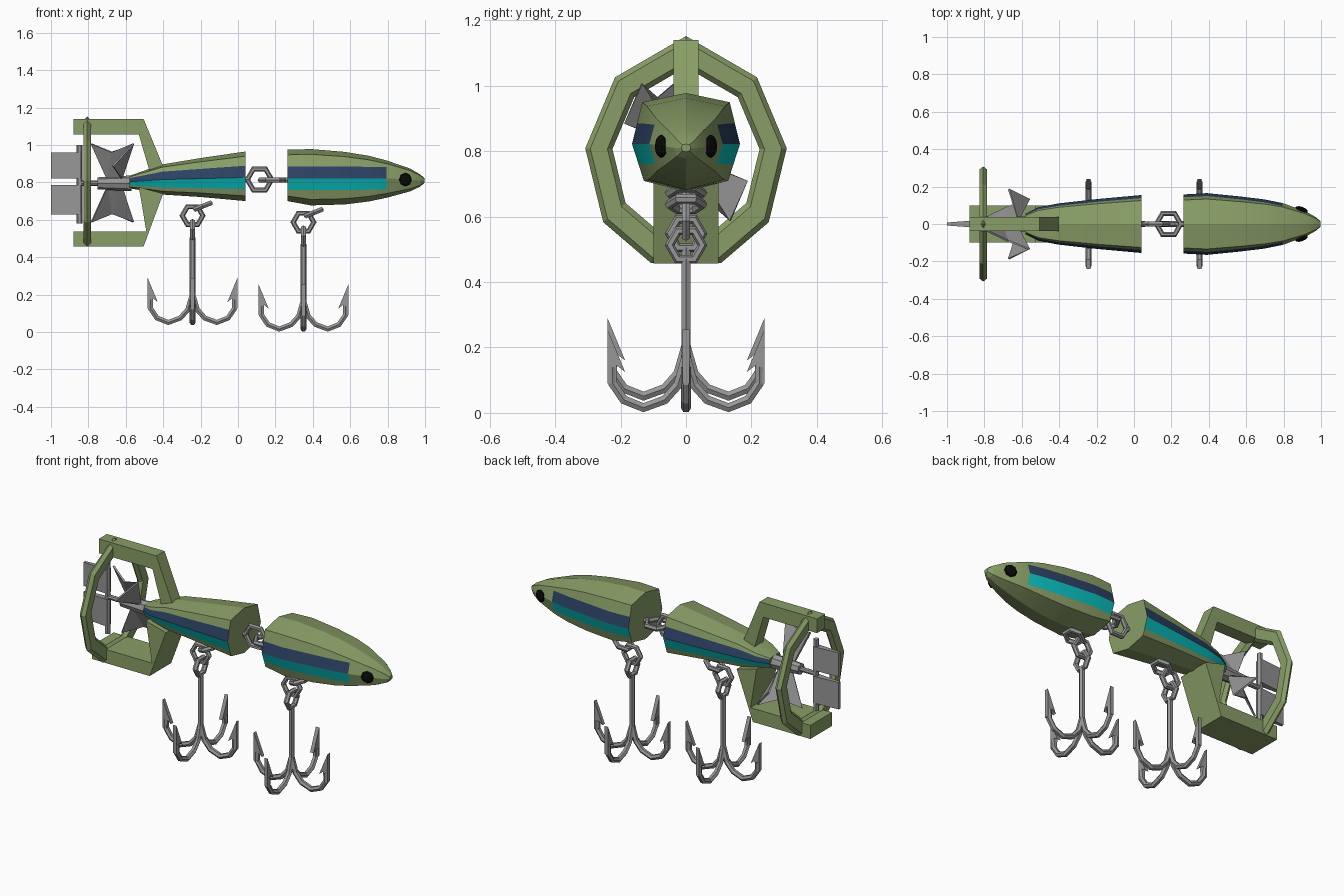
import bpy, bmesh, math
from mathutils import Vector, Matrix

if "Cube" in bpy.data.objects:
    bpy.data.objects.remove(bpy.data.objects["Cube"])


def material(name, rgb):
    m = bpy.data.materials.new(name)
    m.diffuse_color = (*rgb, 1)
    m.use_nodes = True
    m.node_tree.nodes["Principled BSDF"].inputs["Base Color"].default_value = m.diffuse_color
    return m


GREEN = material("olive green", (0.25, 0.345, 0.135))
NAVY = material("navy stripe", (0.025, 0.053, 0.125))
CYAN = material("cyan stripe", (0.003, 0.52, 0.52))
METAL = material("grey metal", (0.31, 0.31, 0.31))
BLACK = material("black eye", (0.003, 0.003, 0.003))


def mesh_object(name, verts, faces, mats):
    bm = bmesh.new()
    vs = [bm.verts.new(v) for v in verts]
    for f, mi in faces:
        bm.faces.new([vs[i] for i in f]).material_index = mi
    bmesh.ops.recalc_face_normals(bm, faces=bm.faces[:])
    me = bpy.data.meshes.new(name)
    bm.to_mesh(me)
    bm.free()
    ob = bpy.data.objects.new(name, me)
    bpy.context.collection.objects.link(ob)
    for m in mats:
        me.materials.append(m)
    return ob


def prism(name, profile, half, mat, place=lambda a, b, t: (a, t, b)):
    """Extrude a 2D outline by +-half; place maps outline and depth to space."""
    n = len(profile)
    verts = [place(a, b, t) for t in (-half, half) for a, b in profile]
    faces = [(list(range(n)), 0), (list(range(n, 2 * n)), 0)]
    faces += [((i, (i + 1) % n, n + (i + 1) % n, n + i), 0) for i in range(n)]
    return mesh_object(name, verts, faces, [mat])


def tube(name, points, radius, mat):
    cu = bpy.data.curves.new(name, 'CURVE')
    cu.dimensions = '3D'
    cu.bevel_depth, cu.bevel_resolution = radius, 1
    cu.use_fill_caps = True
    sp = cu.splines.new('POLY')
    sp.points.add(len(points) - 1)
    for p, co in zip(sp.points, points):
        p.co = (*co, 1)
    cu.materials.append(mat)
    ob = bpy.data.objects.new(name, cu)
    bpy.context.collection.objects.link(ob)
    bpy.ops.object.select_all(action='DESELECT')
    ob.select_set(True)
    bpy.context.view_layer.objects.active = ob
    bpy.ops.object.convert(target='MESH')
    for p in bpy.context.object.data.polygons:
        p.use_smooth = False


def ring(name, centre, normal, radius=0.055, minor=0.015):
    rot = Vector(normal).to_track_quat('Z', 'Y').to_euler()
    bpy.ops.mesh.primitive_torus_add(location=centre, rotation=rot, major_segments=6,
                                     minor_segments=6, major_radius=radius, minor_radius=minor)
    bpy.context.object.name = name
    bpy.context.object.data.materials.append(METAL)


def body(name, stations, stripe_from, stripe_to):
    """Loft twelve-point sections: x, top, bottom, half width, side height, stripe half height."""
    verts, faces = [], []
    for x, top, bot, w, zm, h in stations:
        zu, zl = zm + (top - zm) * 0.82, zm + (bot - zm) * 0.78
        yu, yl = w * 0.81, w * 0.78
        half = [(0, top), (yu, zu), (w + (yu - w) * h / (zu - zm), zm + h), (w, zm),
                (w + (yl - w) * h / (zm - zl), zm - h), (yl, zl), (0, bot)]
        sec = half + [(-y, z) for y, z in half[5:0:-1]]
        verts += [(x, y, z) for y, z in sec]
    for s in range(len(stations) - 1):
        mid = (stations[s][0] + stations[s + 1][0]) / 2
        for j in range(12):
            mi = {2: 1, 9: 1, 3: 2, 8: 2}.get(j, 0) if stripe_from < mid < stripe_to else 0
            k = (j + 1) % 12
            faces.append(((s * 12 + j, s * 12 + k, s * 12 + 12 + k, s * 12 + 12 + j), mi))
    faces.append((list(range(12)), 0))
    faces.append((list(range(len(verts) - 12, len(verts))), 0))
    ob = mesh_object(name, verts, faces, [GREEN, NAVY, CYAN])
    bpy.ops.object.select_all(action='DESELECT')
    ob.select_set(True)
    bpy.context.view_layer.objects.active = ob
    bpy.ops.object.shade_smooth_by_angle(angle=math.radians(15))


# Two body halves
body("front_body", [
    (0.265, 0.975, 0.70, 0.158, 0.822, 0.063), (0.39, 0.978, 0.677, 0.165, 0.822, 0.063),
    (0.57, 0.963, 0.682, 0.147, 0.822, 0.063), (0.70, 0.942, 0.698, 0.131, 0.822, 0.061),
    (0.795, 0.917, 0.718, 0.112, 0.822, 0.059), (0.92, 0.874, 0.752, 0.066, 0.815, 0.03),
    (0.975, 0.842, 0.778, 0.035, 0.81, 0.015), (0.997, 0.822, 0.798, 0.014, 0.81, 0.005)],
    0.26, 0.8)
body("rear_body", [
    (0.04, 0.965, 0.70, 0.155, 0.826, 0.063), (-0.2, 0.93, 0.722, 0.133, 0.82, 0.052),
    (-0.405, 0.896, 0.735, 0.11, 0.815, 0.042), (-0.51, 0.86, 0.757, 0.09, 0.808, 0.028),
    (-0.58, 0.835, 0.768, 0.055, 0.803, 0.02)], -0.6, 0.05)

# Eyes
for s in (-1, 1):
    bpy.ops.mesh.primitive_uv_sphere_add(segments=8, ring_count=6, radius=0.036,
                                         location=(0.895, s * 0.076, 0.815))
    eye = bpy.context.object
    eye.name = "eye"
    eye.scale = (1, 1, 0.45)
    eye.rotation_euler = Vector((0.36, s, 0)).to_track_quat('Z', 'Y').to_euler()
    eye.data.materials.append(BLACK)

# Tail frame: narrow upper arm and wide lower arm
prism("upper_arm", [(-0.88, 1.14), (-0.505, 1.14), (-0.40, 0.885), (-0.47, 0.85),
                    (-0.53, 1.056), (-0.88, 1.056)], 0.038, GREEN)
prism("lower_arm", [(-0.88, 0.457), (-0.505, 0.457), (-0.40, 0.74), (-0.53, 0.775),
                    (-0.49, 0.537), (-0.88, 0.537)], 0.1, GREEN)

# Tail guard ring, with a ridge along the outer and inner rims
half = [(0, 1.152), (0.217, 1.026), (0.308, 0.809), (0.253, 0.583), (0.107, 0.458)]
loop = half + [(-y, z) for y, z in half[:0:-1]]
verts, faces, n = [], [], len(loop)
for y, z in loop:
    for x, k in ((-0.806, 1), (-0.787, 0.95), (-0.787, 0.78), (-0.806, 0.73),
                 (-0.825, 0.78), (-0.825, 0.95)):
        verts.append((x, y * k, 0.8 + (z - 0.8) * k))
for i in range(n):
    for j in range(6):
        a, b, k = i * 6, (i + 1) % n * 6, (j + 1) % 6
        faces.append(((a + j, a + k, b + k, b + j), 0))
mesh_object("guard_ring", verts, faces, [GREEN])

# Propeller hub, shaft and two swept blades
for name, x0, x1, r0, r1 in (("hub", -0.75, -0.57, 0.032, 0.042),
                             ("shaft", -0.85, -0.74, 0.014, 0.014)):
    bpy.ops.mesh.primitive_cone_add(vertices=8, radius1=r0, radius2=r1, depth=x1 - x0,
                                    location=((x0 + x1) / 2, 0, 0.795),
                                    rotation=(0, math.pi / 2, 0))
    bpy.context.object.name = name
    bpy.context.object.data.materials.append(METAL)
for s in (-1, 1):
    pts = [(-0.70, -0.01, 0.02), (-0.785, -0.037, 0.21), (-0.675, -0.09, 0.165),
           (-0.56, -0.135, 0.21), (-0.67, -0.187, 0.09), (-0.62, -0.02, 0.02)]
    blade = mesh_object("propeller_blade", [(x, -s * y, 0.797 - s * z) for x, y, z in pts],
                        [((0, 1, 2), 0), ((0, 2, 5), 0), ((5, 2, 3), 0), ((5, 3, 4), 0)], [METAL])
    mod = blade.modifiers.new("thickness", 'SOLIDIFY')
    mod.thickness, mod.offset = 0.01, 0

# Rudder paddles on an upright pin
tube("rudder_pin", [(-0.848, 0, 0.58), (-0.848, 0, 1.0)], 0.016, METAL)
for z in (0.707, 0.89):
    prism("rudder_paddle", [(-1.0, -0.008), (-0.84, -0.02), (-0.84, 0.02), (-1.0, 0.008)],
          0.079 if z < 0.8 else 0.07, METAL, lambda a, b, t, z=z: (a, b, z + t))

# Joint links between the body halves
ring("joint_link_rear", (0.115, 0, 0.815), (0, 1, 0), 0.065)
ring("joint_link_front", (0.185, 0, 0.812), (0, 0, 1), 0.065)
tube("joint_stub_rear", [(0.03, 0, 0.815), (0.06, 0, 0.815)], 0.016, METAL)
tube("joint_stub_front", [(0.24, 0, 0.812), (0.28, 0, 0.812)], 0.016, METAL)

# Four-pronged hooks hanging on links
for cx, dz in ((-0.243, 0.035), (0.35, 0.0)):
    ring("body_eyelet", (cx + 0.055, 0, 0.638 + dz), (-0.37, 0, 0.93), 0.05)
    ring("hook_link", (cx, 0, 0.587 + dz), (0, 1, 0), 0.055)
    ring("hook_eye", (cx, 0, 0.513 + dz), (1, 0, 0), 0.05)
    tube("hook_shank", [(cx, 0, 0.47 + dz), (cx, 0, 0.12 + dz)], 0.016, METAL)
    for k in range(4):
        c, s = round(math.cos(k * math.pi / 2)), round(math.sin(k * math.pi / 2))
        path = [(0, 0.17), (0.025, 0.085), (0.065, 0.04), (0.13, 0.016),
                (0.19, 0.04), (0.224, 0.09), (0.225, 0.14)]
        tube("hook_bend", [(cx + r * c, r * s, z + dz) for r, z in path], 0.016, METAL)
        prism("hook_barb", [(0.24, 0.255), (0.186, 0.125), (0.212, 0.145), (0.214, 0.09),
                            (0.24, 0.09)], 0.011, METAL,
              lambda a, b, t: (cx + a * c - t * s, a * s + t * c, b + dz))
